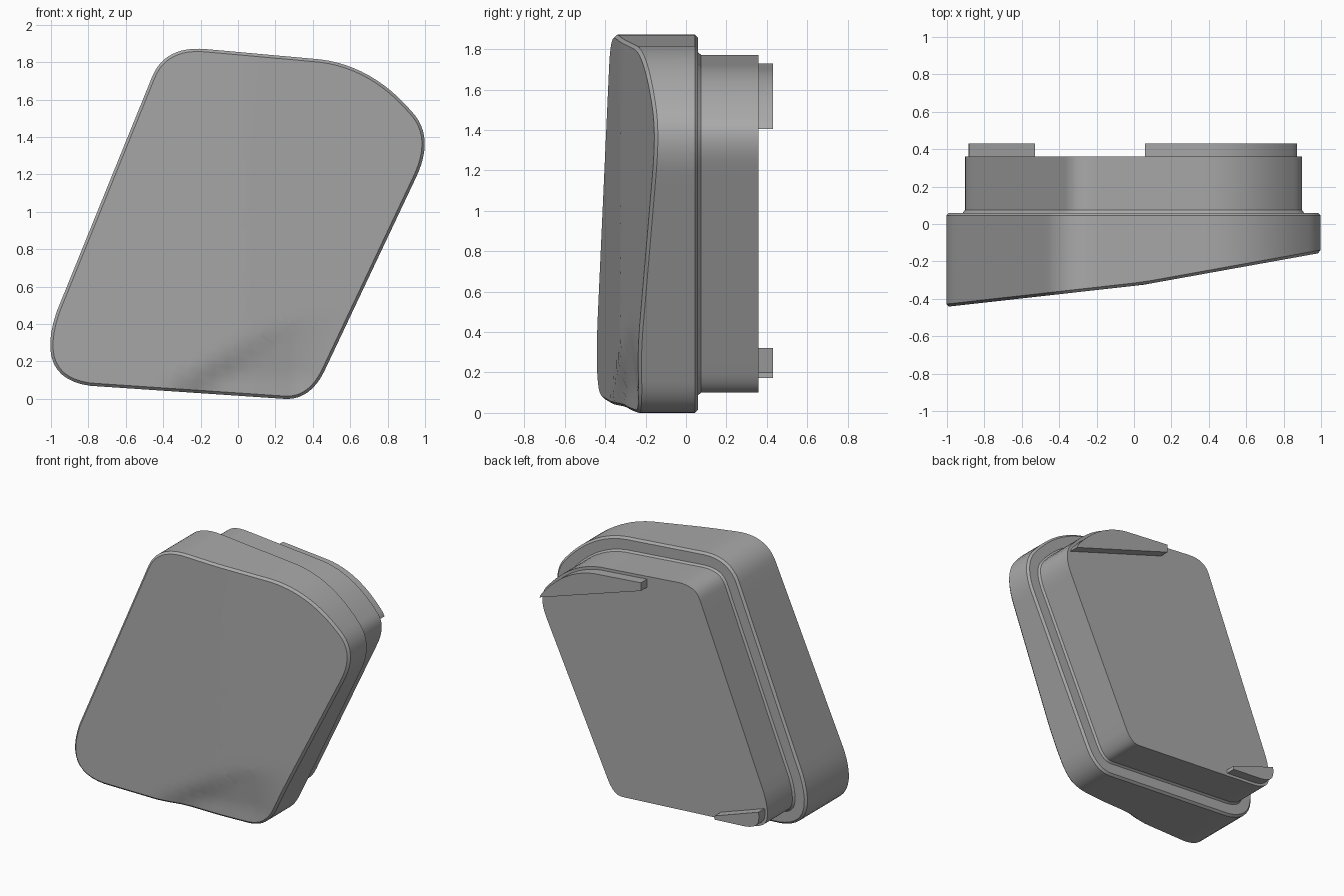
import bpy, bmesh, math
from mathutils import Vector

if "Cube" in bpy.data.objects:
    bpy.data.objects.remove(bpy.data.objects["Cube"])

grey = bpy.data.materials.new("plain grey")
grey.use_nodes = True
color = (0.4, 0.4, 0.4, 1)
grey.diffuse_color = color
grey.node_tree.nodes["Principled BSDF"].inputs["Base Color"].default_value = color

# Rounded corners of the outline in x, z: start, control, end
CORNERS = [
    ((-.46, 1.72), (-.391, 1.89), (-.17, 1.87)),
    ((.44, 1.815), (.72, 1.78), (.93, 1.535)),
    ((.93, 1.535), (1.056, 1.40), (.95, 1.18)),
    ((.465, .155), (.388, -.007), (.25, 0)),
    ((-.79, .07), (-1.09, .11), (-.97, .465)),
]
MIDDLE = Vector((0, .93))
HOLES = [(.44, .965), (.27, .5)]


def make_outline(steps=12, spacing=.08):
    pts = []
    for a, b, c in CORNERS:
        a, b, c = Vector(a), Vector(b), Vector(c)
        if pts and (pts[-1] - a).length < 1e-4:
            pts.pop()
        for i in range(steps + 1):
            t = i / steps
            pts.append(a * (1 - t) ** 2 + b * 2 * t * (1 - t) + c * t * t)
    dense = []
    for p, q in zip(pts, pts[1:] + pts[:1]):
        n = max(1, int((q - p).length / spacing))
        dense += [p.lerp(q, i / n) for i in range(n)]
    return dense


OUTLINE = make_outline()


def inset(d):
    n = len(OUTLINE)
    result = []
    for i, p in enumerate(OUTLINE):
        t = (OUTLINE[(i + 1) % n] - OUTLINE[i - 1]).normalized()
        result.append(p + Vector((t.y, -t.x)) * d)
    return result


def front_y(p):
    """Sloping front with a soft recess near the lower right."""
    x, z = p
    y = -.325 + (x - .05) * (.112 if x < .05 else .18)
    d = .555 * (x + .4) - .832 * (z - .05)
    k = min(1, max(0, d / .14))
    fade = min(1, max(0, (.42 - z) / .3)) * min(1, max(0, (.6 - x) / .3))
    return y + .04 * k * k * (3 - 2 * k) * fade


def finish(bm, name):
    bmesh.ops.recalc_face_normals(bm, faces=bm.faces)
    mesh = bpy.data.meshes.new(name)
    bm.to_mesh(mesh)
    bm.free()
    mesh.materials.append(grey)
    ob = bpy.data.objects.new(name, mesh)
    bpy.context.collection.objects.link(ob)
    return ob


def loft(rings):
    """Join rings of (x, z) points, each with a depth value or function."""
    bm = bmesh.new()
    loops = []
    for pts, y in rings:
        loops.append([bm.verts.new((p.x, y(p) if callable(y) else y, p.y)) for p in pts])
    n = len(loops[0])
    for a, b in zip(loops, loops[1:]):
        for i in range(n):
            j = (i + 1) % n
            bm.faces.new((a[i], a[j], b[j], b[i]))
    bm.faces.new(loops[0])
    bm.faces.new(loops[-1])
    return bm


def cylinder(radius, y0, y1, x, z):
    bm = bmesh.new()
    bmesh.ops.create_cone(bm, cap_ends=True, segments=64, radius1=radius,
                          radius2=radius, depth=y1 - y0)
    for v in bm.verts:
        v.co = Vector((v.co.x + x, (y0 + y1) / 2 + v.co.z, v.co.y + z))
    ob = finish(bm, "hole_cutter")
    ob.hide_render = True
    return ob


def select(ob):
    bpy.ops.object.select_all(action="DESELECT")
    ob.select_set(True)
    bpy.context.view_layer.objects.active = ob


def drill(ob, radius, y0, y1):
    for x, z in HOLES:
        cutter = cylinder(radius, y0, y1, x, z)
        mod = ob.modifiers.new("hole", "BOOLEAN")
        mod.operation = "DIFFERENCE"
        mod.solver = "EXACT"
        mod.object = cutter
        select(ob)
        bpy.ops.object.modifier_apply(modifier=mod.name)
        bpy.data.objects.remove(cutter)


# Main body with softened rims and a sloping front
rim = inset(.015)
rings = [(rim, .06), (OUTLINE, .045),
         (OUTLINE, lambda p: front_y(p) + .015), (rim, front_y)]
for i in range(1, 20):
    rings.append(([MIDDLE + (p - MIDDLE) * (1 - i / 20) for p in rim], front_y))
body = finish(loft(rings), "body")
drill(body, .222, -.7, -.06)
drill(body, .088, -.3, .3)

# Back plate with a small fillet at its root
back_plate = finish(loft([(inset(.085), .055), (inset(.1), .075),
                          (inset(.1), .36)]), "back_plate")
drill(back_plate, .088, -.2, .6)


# Locating tabs: slices of the plate outline beyond a chord
def make_tab(name, a, b, side):
    bm = loft([(inset(.12), .35), (inset(.12), .43)])
    a, b = Vector(a), Vector(b)
    n = Vector((-(b - a).y, 0, (b - a).x))
    if n.z * side > 0:
        n = -n
    for normal in (n, Vector((-side, 0, 0))):
        cut = bmesh.ops.bisect_plane(bm, geom=bm.verts[:] + bm.edges[:] + bm.faces[:],
                                     plane_co=(a.x, 0, a.y), plane_no=normal,
                                     clear_outer=True)
        edges = [e for e in cut["geom_cut"] if isinstance(e, bmesh.types.BMEdge)]
        bmesh.ops.holes_fill(bm, edges=edges)
    return finish(bm, name)


tabs = [make_tab("upper_tab", (.06, 1.67), (.86, 1.41), 1),
        make_tab("lower_tab", (-.53, .2), (-.88, .32), -1)]

for ob in [body, back_plate] + tabs:
    select(ob)
    bpy.ops.object.shade_smooth_by_angle(angle=math.radians(30))
